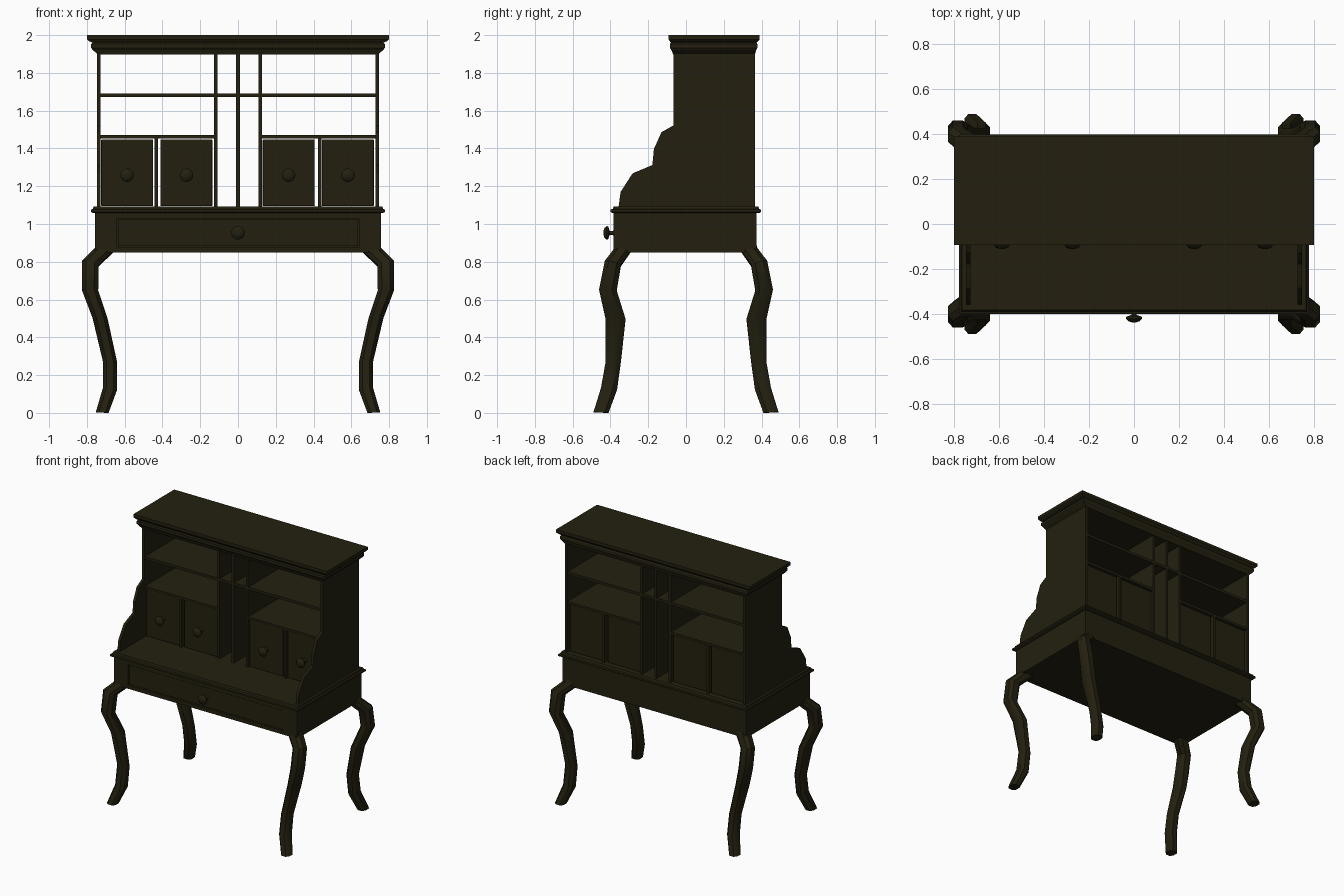
import bpy, bmesh, math
from mathutils import Vector

cube = bpy.data.objects.get("Cube")
if cube:
    bpy.data.objects.remove(cube, do_unlink=True)

wood = bpy.data.materials.new("dark_wood")
wood.use_nodes = True
colour = (0.017, 0.0145, 0.005, 1)
wood.diffuse_color = colour
wood.node_tree.nodes["Principled BSDF"].inputs["Base Color"].default_value = colour


def finish(name, bm, smooth=False):
    bmesh.ops.recalc_face_normals(bm, faces=bm.faces)
    mesh = bpy.data.meshes.new(name)
    bm.to_mesh(mesh)
    bm.free()
    mesh.materials.append(wood)
    obj = bpy.data.objects.new(name, mesh)
    bpy.context.scene.collection.objects.link(obj)
    if smooth:
        bpy.ops.object.select_all(action="DESELECT")
        obj.select_set(True)
        bpy.context.view_layer.objects.active = obj
        bpy.ops.object.shade_smooth_by_angle(angle=math.radians(40))
    return obj


def loft(name, rings, smooth=False):
    """Skin a stack of equally sized rings and cap both ends."""
    bm = bmesh.new()
    loops = [[bm.verts.new(p) for p in ring] for ring in rings]
    n = len(loops[0])
    for a, b in zip(loops, loops[1:]):
        for i in range(n):
            j = (i + 1) % n
            bm.faces.new((a[i], a[j], b[j], b[i]))
    bm.faces.new(loops[0][::-1])
    bm.faces.new(loops[-1])
    return finish(name, bm, smooth)


def rect(x, y0, y1, z):
    return [(-x, y0, z), (x, y0, z), (x, y1, z), (-x, y1, z)]


def box(name, x0, x1, y0, y1, z0, z1, bevel=0):
    obj = loft(name, [[(x0, y0, z), (x1, y0, z), (x1, y1, z), (x0, y1, z)] for z in (z0, z1)])
    if bevel:
        mod = obj.modifiers.new("edge", "BEVEL")
        mod.width = bevel
        mod.segments = 2
    return obj


def knob(name, x, y, z):
    """Turned knob whose axis points to the front."""
    profile = [(0.018, 0), (0.011, 0.012), (0.011, 0.028), (0.034, 0.036),
               (0.036, 0.044), (0.026, 0.056), (0.01, 0.061)]
    rings = [[(x + r * math.cos(k * math.tau / 16), y - d, z + r * math.sin(k * math.tau / 16))
              for k in range(16)] for r, d in profile]
    loft(name, rings, True)


# Curved legs: (x in, x out, y in, y out, z in, z out) per level
LEG = [
    (0.66, 0.75, 0.29, 0.37, 0.87, 0.93),
    (0.655, 0.755, 0.29, 0.376, 0.85, 0.88),
    (0.738, 0.827, 0.345, 0.43, 0.77, 0.81),
    (0.74, 0.827, 0.367, 0.46, 0.645, 0.655),
    (0.69, 0.77, 0.32, 0.427, 0.49, 0.51),
    (0.64, 0.715, 0.345, 0.425, 0.265, 0.275),
    (0.64, 0.715, 0.365, 0.45, 0.12, 0.135),
    (0.685, 0.753, 0.41, 0.49, 0, 0.004),
]
OCTAGON = [(0.25, 0), (0.75, 0), (1, 0.25), (1, 0.75), (0.75, 1), (0.25, 1), (0, 0.75), (0, 0.25)]
for sx, side in ((1, "left"), (-1, "right")):
    for sy, end in ((-1, "front"), (1, "back")):
        rings = [[(sx * (xi + u * (xo - xi)), sy * (yi + v * (yo - yi)), zi + (u + v) / 2 * (zo - zi))
                  for u, v in OCTAGON] for xi, xo, yi, yo, zi, zo in LEG]
        loft(f"{end}_{side}_leg", rings, True)

# Desk body with a framed drawer
box("apron", -0.757, 0.757, -0.365, 0.374, 0.85, 1.065)
for sx, side in ((1, "left"), (-1, "right")):
    a, b = sorted((sx * 0.64, sx * 0.757))
    box(f"apron_{side}_stile", a, b, -0.383, -0.36, 0.85, 1.065)
box("apron_top_rail", -0.64, 0.64, -0.383, -0.36, 1.03, 1.065)
box("apron_bottom_rail", -0.64, 0.64, -0.383, -0.36, 0.85, 0.878)
box("desk_drawer", -0.635, 0.635, -0.376, -0.36, 0.883, 1.025)
knob("desk_drawer_knob", 0, -0.376, 0.953)

# Moulded writing surface
loft("desktop", [rect(0.768, -0.39, 0.388, 1.058), rect(0.778, -0.401, 0.398, 1.064),
                 rect(0.778, -0.401, 0.398, 1.076), rect(0.768, -0.388, 0.388, 1.08),
                 rect(0.765, -0.383, 0.382, 1.093)])

# Hutch sides with a stepped, scalloped front edge
SIDE = [(0.364, 1.085), (0.364, 1.92), (-0.066, 1.92), (-0.066, 1.522), (-0.13, 1.486),
        (-0.17, 1.397), (-0.178, 1.312), (-0.283, 1.268), (-0.346, 1.17), (-0.358, 1.085)]
for sx, side in ((1, "left"), (-1, "right")):
    loft(f"hutch_{side}_side", [[(sx * x, y, z) for y, z in SIDE] for x in (0.727, 0.747)])

# Crown moulding
loft("cornice", [rect(0.742, -0.068, 0.365, 1.898), rect(0.77, -0.078, 0.372, 1.922),
                 rect(0.777, -0.086, 0.378, 1.932), rect(0.777, -0.086, 0.378, 1.952),
                 rect(0.77, -0.08, 0.374, 1.96), rect(0.79, -0.086, 0.382, 1.968),
                 rect(0.8, -0.093, 0.39, 1.978), rect(0.8, -0.093, 0.39, 2.0)])

# Shelves and dividers, open at the back
FRONT, BACK = -0.062, 0.36
box("long_shelf", -0.735, 0.735, FRONT, BACK, 1.672, 1.692)
for i, x in enumerate((-0.118, 0, 0.118)):
    box(f"divider_{i + 1}", x - 0.01, x + 0.01, FRONT, BACK, 1.085, 1.905)
for sx, side in ((1, "left"), (-1, "right")):
    a, b = sorted((sx * 0.11, sx * 0.735))
    box(f"{side}_drawer_shelf", a, b, FRONT, BACK, 1.452, 1.47)
    x = sx * 0.432
    box(f"{side}_drawer_divider", x - 0.009, x + 0.009, FRONT, BACK, 1.085, 1.46)

# Four small drawers
for i, x in enumerate((-0.587, -0.273, 0.268, 0.582)):
    box(f"small_drawer_{i + 1}", x - 0.138, x + 0.138, -0.05, 0.345, 1.094, 1.448, 0.006)
    knob(f"small_drawer_knob_{i + 1}", x, -0.05, 1.258)
